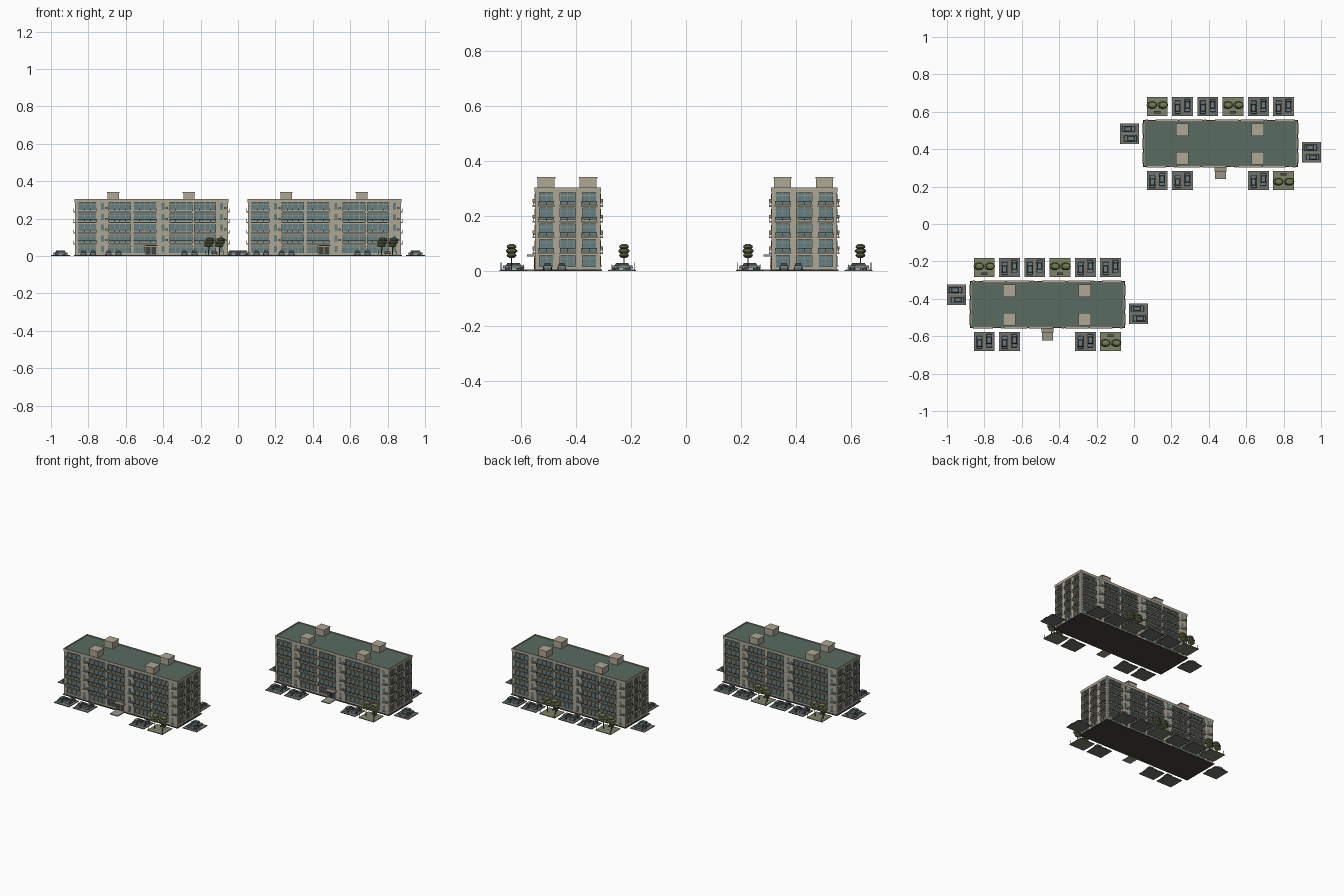
import bpy, bmesh, math
from mathutils import Matrix, Vector

if "Cube" in bpy.data.objects:
    bpy.data.objects.remove(bpy.data.objects["Cube"])

COLORS = {
    "wall": (.43, .39, .30, 1), "trim": (.33, .30, .23, 1), "glass": (.13, .21, .22, 1),
    "dark": (.05, .055, .05, 1), "roof": (.10, .15, .115, 1), "base": (.06, .055, .045, 1),
    "asphalt": (.16, .17, .15, 1), "lawn": (.20, .23, .14, 1), "path": (.32, .31, .26, 1),
    "car": (.15, .20, .22, 1), "leaf": (.16, .20, .08, 1), "wood": (.12, .09, .06, 1)}
mats = {}
for key, col in COLORS.items():
    mats[key] = bpy.data.materials.new(key)
    mats[key].diffuse_color = col

parts = {}          # part name -> (bmesh, material key)


def part(name, mat):
    if name not in parts:
        parts[name] = (bmesh.new(), mat)
    return parts[name][0]


def box(name, mat, x, y, z, sx, sy, sz, taper=1.0, turn=None):
    """Box centred at x, y with its underside at z."""
    m = Matrix.Translation((x, y, z + sz / 2)) @ Matrix.Diagonal((sx, sy, sz, 1))
    if turn is not None:
        m = turn @ m
    vs = bmesh.ops.create_cube(part(name, mat), size=1)["verts"]
    for v in vs:
        if v.co.z > 0:
            v.co.x *= taper
            v.co.y *= taper
        v.co = m @ v.co


def rod(name, mat, p, q, r, n=6):
    p, q = Vector(p), Vector(q)
    d = q - p
    m = Matrix.Translation((p + q) / 2) @ d.to_track_quat('Z', 'Y').to_matrix().to_4x4()
    bmesh.ops.create_cone(part(name, mat), cap_ends=True, segments=n, radius1=r, radius2=r,
                          depth=d.length, matrix=m)


HX, HY, FLOOR, ROOF = .410, .120, .0573, .300
INSET = .009

# Plinth, glazed core and roof
box("plinth", "base", 0, 0, 0, 2 * HX + .01, 2 * HY + .01, .005)
box("window_glass", "glass", 0, 0, .005, 2 * (HX - INSET), 2 * (HY - INSET), .285)
box("roof_deck", "roof", 0, 0, .288, 2 * HX - .004, 2 * HY - .004, .011)
for s in (-1, 1):
    box("parapet", "wall", 0, s * (HY - .002), .287, 2 * HX + .004, .006, .017)
    box("parapet", "wall", s * (HX - .001), 0, .287, .006, 2 * HY + .002, .017)

# Stair housings on the roof
for x in (-.204, .2):
    for y in (-.079, .074):
        box("roof_housing", "wall", x, y, .297, .060, .062, .042)
        box("roof_housing_cap", "wall", x, y, .337, .067, .067, .005)

# Floor bands around the whole building
for i in range(6):
    z = .005 if i == 0 else .0075 + FLOOR * i - .008
    h = .011 if i == 0 else .016
    box("floor_bands", "wall", 0, 0, z, 2 * HX - .004, 2 * HY - .004, h if i < 5 else .009)

# Long facades; the rear one is the front turned by 180 degrees
BAYS = [(-.393, -.295, 3), (-.228, -.112, 4), (-.096, .026, 4), (.098, .217, 4), (.229, .343, 4)]
SOLIDS = [(-.410, -.393), (-.295, -.228), (-.112, -.096), (.026, .098), (.217, .229),
          (.343, .410)]
for s in (-1, 1):
    turn = Matrix.Rotation(0 if s == 1 else math.pi, 4, 'Z')
    for a, b in SOLIDS:
        box("piers", "wall", (a + b) / 2, -HY + .006, .005, b - a, .012, .285, turn=turn)
    for i in range(5):
        zc = .0365 + FLOOR * i
        for x in (-.262, .062, .375):
            # narrow pier windows, with outdoor units below some of them
            box("pier_windows", "glass", x, -HY - .0004, zc - .016, .016, .002, .033, turn=turn)
            box("pier_window_sills", "trim", x, -HY - .002, zc - .020, .021, .006, .003, turn=turn)
            if i:
                box("outdoor_units", "trim", x + .020, -HY - .004, zc - .015, .014, .009, .011,
                    turn=turn)
        for a, b, n in BAYS:
            w, c = b - a, (a + b) / 2
            if i == 0 and s == 1 and a == -.096:
                w, c = .05, -.071
            for k in range(n + 1):
                box("mullions", "trim", c - w / 2 + w * k / n, -HY + .007, zc - .021, .003, .006,
                    .042, turn=turn)
            box("transoms", "trim", c, -HY + .007, zc + .008, w, .005, .0025, turn=turn)
            # ledge with a thin guard rail
            if i:
                box("ledges", "wall", c, -HY - .002, zc - .032, w + .008, .012, .006, turn=turn)
                box("guard_rails", "dark", c, -HY - .006, zc - .013, w + .006, .002, .002,
                    turn=turn)
                for k in range(n + 1):
                    box("guard_rails", "dark", c - w / 2 + w * k / n, -HY - .006, zc - .027,
                        .002, .002, .015, turn=turn)

    # Short end facades
    for a, b in ((-.120, -.104), (-.053, -.028), (.028, .053), (.104, .120)):
        box("end_piers", "wall", -HX + .006, (a + b) / 2, .005, .012, b - a, .285, turn=turn)
    for i in range(5):
        zc = .0365 + FLOOR * i
        for y in (-.0785, 0, .0785):
            for k in (-1, 0, 1):
                box("mullions", "trim", -HX + .007, y + k * .0255, zc - .021, .006, .003, .042,
                    turn=turn)
            box("transoms", "trim", -HX + .007, y, zc + .008, .005, .05, .0025, turn=turn)
            if i:
                box("ledges", "wall", -HX - .002, y, zc - .032, .012, .060, .006, turn=turn)
                box("guard_rails", "dark", -HX - .006, y, zc - .013, .002, .056, .002, turn=turn)
                for k in (-1, 0, 1):
                    box("guard_rails", "dark", -HX - .006, y + k * .027, zc - .027, .002, .002,
                        .015, turn=turn)

# Entrance: door, canopy and path
box("door_frame", "trim", -.003, -HY + .005, .005, .068, .012, .050)
for x in (-.018, .012):
    box("doors", "dark", x, -HY - .001, .007, .026, .003, .042)
box("canopy", "trim", 0, -.132, .053, .066, .034, .006)
box("path", "path", 0, -.155, 0, .058, .072, .006)


def car(x, y, heading):
    t = Matrix.Translation((x, y, 0)) @ Matrix.Rotation(heading, 4, 'Z')
    box("car_bodies", "car", 0, 0, .008, .030, .070, .011, .94, t)
    box("car_windows", "dark", 0, -.003, .018, .027, .040, .009, .78, t)
    box("car_roofs", "car", 0, -.003, .0268, .0205, .030, .002, 1, t)
    for sx in (-1, 1):
        for wy in (-.021, .021):
            rod("car_wheels", "dark", t @ Vector((sx * .011, wy, .010)),
                t @ Vector((sx * .016, wy, .010)), .006, 10)


def car_tile(x, y, heading):
    t = Matrix.Translation((x, y, 0)) @ Matrix.Rotation(heading, 4, 'Z')
    box("parking_bays", "asphalt", 0, 0, 0, .110, .102, .004, turn=t)
    for k, dy in ((-1, -.005), (1, .005)):
        p = t @ Vector((k * .026, dy, 0))
        car(p.x, p.y, heading + (math.pi if k > 0 else 0))
    for k in (-1, 0, 1):
        box("bay_lines", "path", k * .052, 0, .004, .0015, .09, .0006, turn=t)


def tree_tile(x, y, s):
    """Planted tile; s is the outward y direction."""
    box("lawns", "lawn", x, y, 0, .110, .102, .004)
    for k in (-1, 1):
        tx, ty = x + k * .029, y + s * .007
        rod("tree_trunks", "wood", (tx - .004, ty, .003), (tx, ty, .06), .0028)
        for j, r in enumerate((.021, .025, .021)):
            m = Matrix.Translation((tx - .004 + .004 * j, ty, .057 + .0155 * j)) @ \
                Matrix.Diagonal((r * 1.15, r * .85, .0105, 1))
            bmesh.ops.create_uvsphere(part("tree_crowns", "leaf"), u_segments=12, v_segments=6,
                                      radius=1, matrix=m)
        rod("tile_posts", "dark", (x + k * .050, y + s * .046, 0),
            (x + k * .050, y + s * .046, .030), .0015)
        box("bench_legs", "dark", x + k * .012, y - s * .032, .004, .003, .010, .007)
    box("bench_seat", "wood", x, y - s * .032, .011, .034, .012, .003)
    box("bench_back", "wood", x, y - s * .038, .014, .034, .002, .009)


# Surroundings of each building
for x in (-.203, -.068, .203, .337):
    car_tile(x, .198, 0)
for x in (-.338, -.203, .203):
    car_tile(x, -.198, 0)
for x, y, s in ((-.338, .198, 1), (.067, .198, 1), (.337, -.198, -1)):
    tree_tile(x, y, s)
car_tile(-.4865, .052, math.pi / 2)
car_tile(.4865, -.048, math.pi / 2)

# Two identical blocks, diagonally offset
for name, (bm, mat) in parts.items():
    mesh = bpy.data.meshes.new(name)
    bmesh.ops.recalc_face_normals(bm, faces=bm.faces)
    bm.to_mesh(mesh)
    bm.free()
    mesh.materials.append(mats[mat])
    for tag, k in (("front", -1), ("rear", 1)):
        ob = bpy.data.objects.new(f"{tag}_block_{name}", mesh)
        ob.location = (k * .4625, k * .431, 0)
        bpy.context.collection.objects.link(ob)

for m in bpy.data.materials:
    if m.users and not m.is_grease_pencil:
        m.use_nodes = True
        m.node_tree.nodes["Principled BSDF"].inputs["Base Color"].default_value = m.diffuse_color
